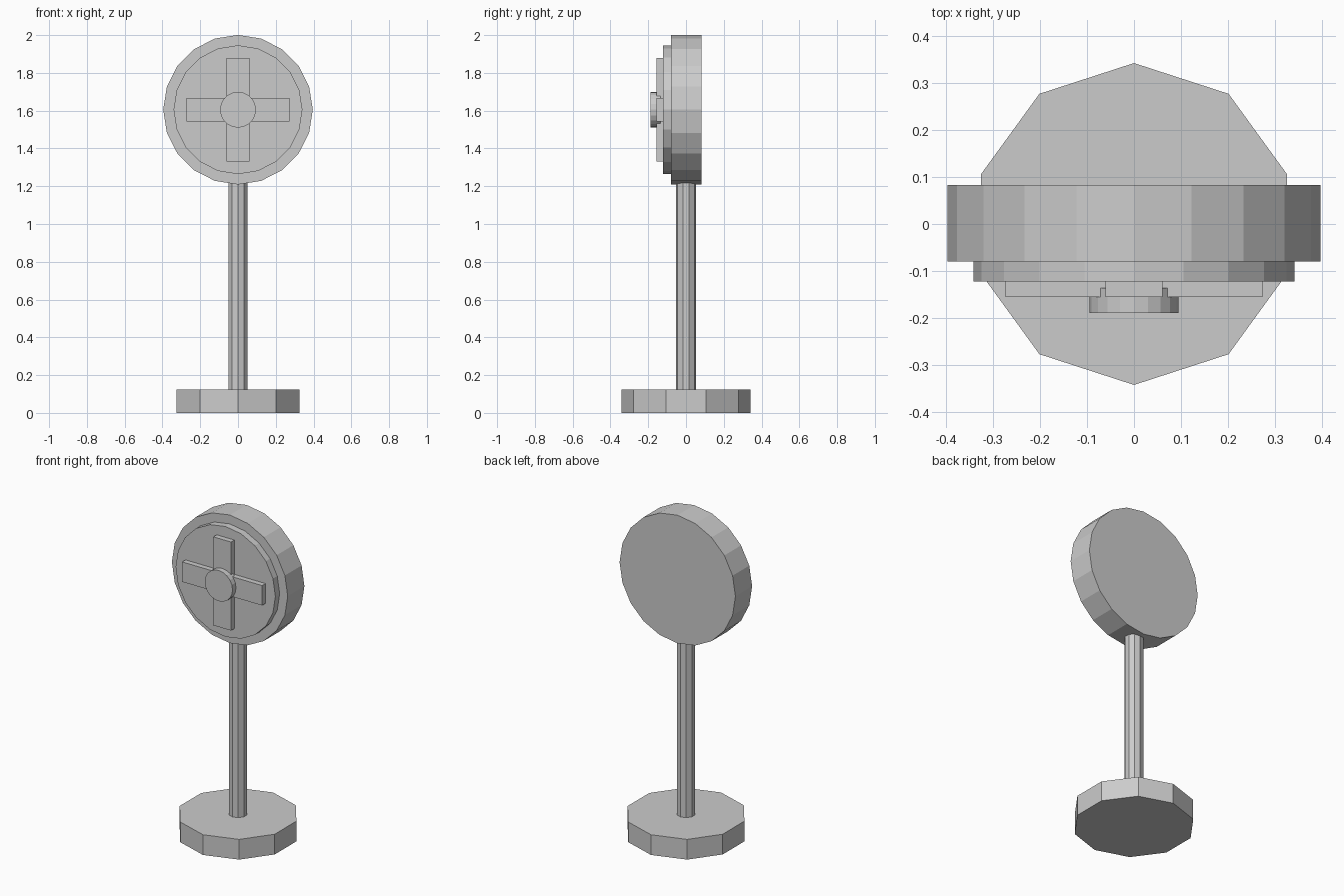
import bpy
import math
from mathutils import Matrix

cube = bpy.data.objects.get("Cube")
if cube:
    bpy.data.objects.remove(cube, do_unlink=True)

# One plain grey for the whole model
grey = bpy.data.materials.new("plain grey")
grey.use_nodes = True
grey.diffuse_color = (0.6, 0.6, 0.6, 1)
grey.node_tree.nodes["Principled BSDF"].inputs["Base Color"].default_value = grey.diffuse_color

HEAD_Z = 1.605


def finish(name):
    obj = bpy.context.object
    obj.name = obj.data.name = name
    obj.data.materials.append(grey)
    return obj


def upright(name, sides, radius, bottom, top):
    """Vertical prism with a corner towards the front."""
    bpy.ops.mesh.primitive_cylinder_add(vertices=sides, radius=radius, depth=top - bottom)
    obj = finish(name)
    obj.data.transform(Matrix.Translation((0, 0, (bottom + top) / 2)))


def disc(name, radius, front, back):
    """Twenty-sided disc facing the front, with a corner at the top."""
    bpy.ops.mesh.primitive_cylinder_add(vertices=20, radius=radius, depth=back - front)
    obj = finish(name)
    obj.data.transform(Matrix.Translation((0, (front + back) / 2, HEAD_Z))
                       @ Matrix.Rotation(math.pi / 2, 4, "X"))


def bar(name, width, height):
    """Raised bar on the face of the head."""
    bpy.ops.mesh.primitive_cube_add(size=1)
    obj = finish(name)
    obj.data.transform(Matrix.Translation((0, -0.135, HEAD_Z))
                       @ Matrix.Diagonal((width, 0.04, height, 1)))


# Stand
upright("base", 10, 0.342, 0, 0.125)
upright("pole", 10, 0.054, 0.1, 1.25)

# Round head with stepped front
disc("head", 0.396, -0.08, 0.083)
disc("front_plate", 0.341, -0.122, -0.07)

# Cross and hub
bar("horizontal_bar", 0.547, 0.123)
bar("vertical_bar", 0.122, 0.547)
disc("hub", 0.095, -0.189, -0.136)
